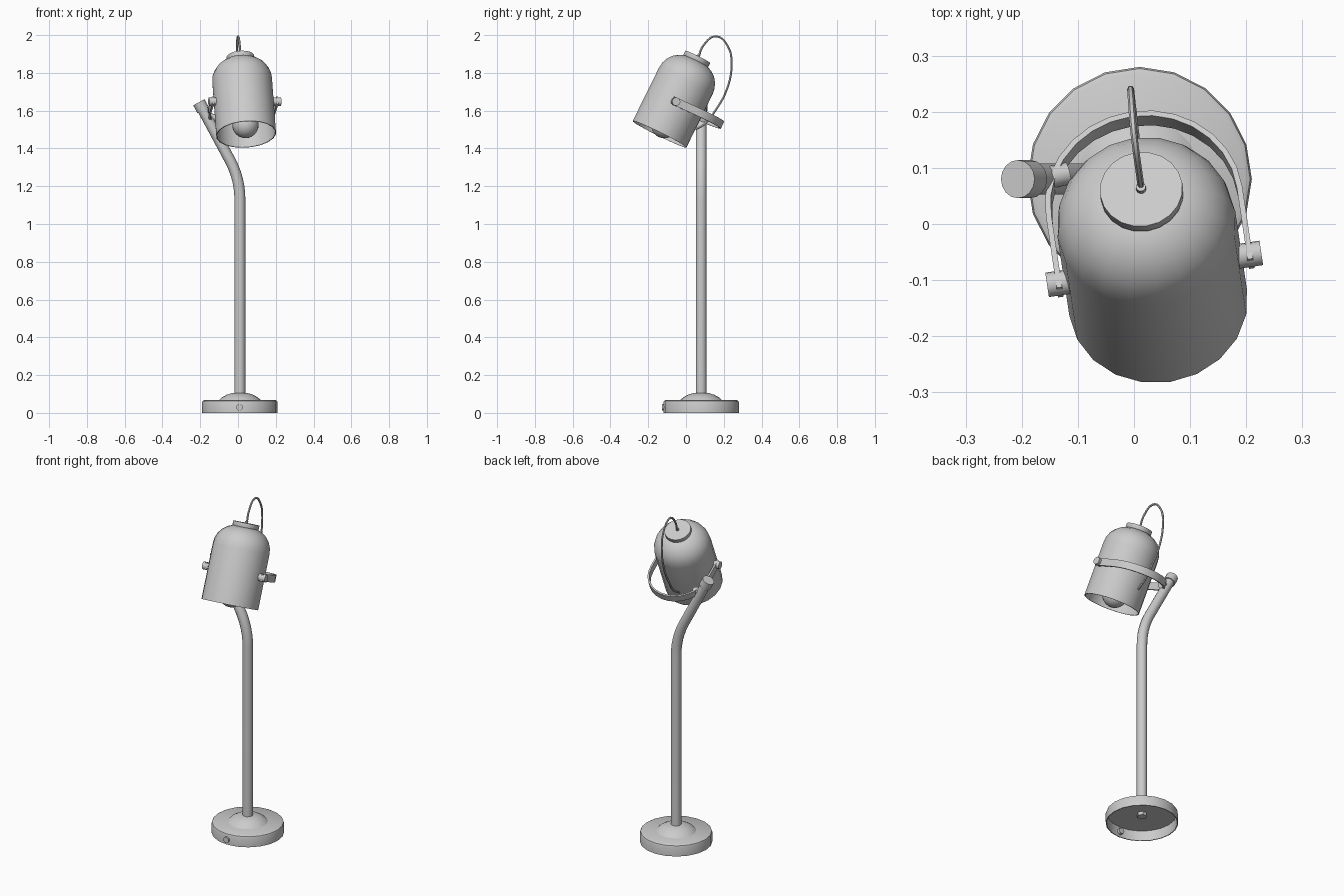
import bpy, bmesh, math
from math import radians, sin, cos, pi
from mathutils import Matrix, Vector

if "Cube" in bpy.data.objects:
    bpy.data.objects.remove(bpy.data.objects["Cube"])

POLE = Vector((0.01, 0.08, 0))
TURN = Matrix.Rotation(radians(8.5), 4, 'Z') @ Matrix.Rotation(radians(-26.5), 4, 'X')
HEAD = Matrix.Translation((0.043, -0.14, 1.475)) @ TURN      # origin at shade rim centre
PIVOT = Matrix.Translation((0.036, -0.08, 1.648)) @ Matrix.Rotation(radians(8.5), 4, 'Z') \
    @ Matrix.Rotation(radians(-24.5), 4, 'X')                # origin between the two pivots


def finish(name, bm, matrix=Matrix(), angle=35):
    bmesh.ops.remove_doubles(bm, verts=bm.verts, dist=1e-5)
    bmesh.ops.recalc_face_normals(bm, faces=bm.faces)
    me = bpy.data.meshes.new(name)
    bm.to_mesh(me)
    bm.free()
    ob = bpy.data.objects.new(name, me)
    bpy.context.collection.objects.link(ob)
    ob.matrix_world = matrix
    bpy.ops.object.select_all(action='DESELECT')
    ob.select_set(True)
    bpy.context.view_layer.objects.active = ob
    bpy.ops.object.shade_smooth_by_angle(angle=radians(angle))
    return ob


def lathe(name, profile, matrix=Matrix(), sides=20):
    """Revolve (radius, height) points around local z."""
    bm = bmesh.new()
    vs = [bm.verts.new((r, 0, z)) for r, z in profile]
    edges = [bm.edges.new(p) for p in zip(vs, vs[1:])]
    bmesh.ops.spin(bm, geom=vs + edges, cent=(0, 0, 0), axis=(0, 0, 1),
                   angle=2 * pi, steps=sides, use_merge=True)
    return finish(name, bm, matrix)


def rod(name, a, b, r, matrix=Matrix(), sides=16):
    """Closed cylinder between two points."""
    a, b = Vector(a), Vector(b)
    place = Matrix.Translation(a) @ (b - a).to_track_quat('Z', 'Y').to_matrix().to_4x4()
    h = (b - a).length
    return lathe(name, [(0, 0), (r, 0), (r, h), (0, h)], matrix @ place, sides)


def tube(name, points, r, handle='AUTO', res=6, depth=3):
    """Bevelled curve through points, converted to mesh."""
    cu = bpy.data.curves.new(name, 'CURVE')
    cu.dimensions = '3D'
    cu.bevel_depth, cu.bevel_resolution, cu.resolution_u = r, depth, res
    cu.use_fill_caps = True
    sp = cu.splines.new('BEZIER')
    sp.bezier_points.add(len(points) - 1)
    for bp, p in zip(sp.bezier_points, points):
        bp.co = p
        bp.handle_left_type = bp.handle_right_type = handle
    ob = bpy.data.objects.new(name, cu)
    bpy.context.collection.objects.link(ob)
    bpy.ops.object.select_all(action='DESELECT')
    ob.select_set(True)
    bpy.context.view_layer.objects.active = ob
    bpy.ops.object.convert(target='MESH')
    bpy.ops.object.shade_smooth_by_angle(angle=radians(40))


# hollow round base, domed collar, underside nut and cable grommet
base_at = Matrix.Translation(POLE)
lathe("base", [(0, 0.06), (0.192, 0.06), (0.195, 0), (0.2, 0), (0.2, 0.055), (0.197, 0.063),
               (0.188, 0.068), (0, 0.068)], base_at)
lathe("base_collar", [(0.112, 0.066), (0.095, 0.082), (0.07, 0.096), (0.04, 0.105), (0, 0.107)], base_at)
rod("base_nut", POLE + Vector((0, 0, 0.04)), POLE + Vector((0, 0, 0.062)), 0.028, sides=6)
rod("cable_grommet", (0.008, -0.127, 0.03), (0.008, -0.095, 0.03), 0.018, sides=12)

# pole with a rounded bend towards the left, and its end cap
corner = POLE + Vector((0, 0, 1.24))
lean = Vector((-0.473, 0, 0.881))
start, end = corner - Vector((0, 0, 0.11)), corner + lean * 0.11
bend = [start * (1 - t) ** 2 + corner * 2 * t * (1 - t) + end * t * t for t in (i / 6 for i in range(7))]
tip = corner + lean * 0.412
tube("pole", [POLE + Vector((0, 0, 0.09))] + bend + [tip], 0.029, 'VECTOR', res=1)
rod("pole_cap", tip, tip + lean * 0.047, 0.034)

# lamp shade: thin-walled bell
dome = [(0.04 + 0.12 * cos(a), 0.315 + 0.122 * sin(a)) for a in (radians(15 * i) for i in range(7))]
inner = [(r - 0.005, z - 0.005) for r, z in reversed(dome)]
lathe("shade", [(0.155, 0), (0.16, 0)] + dome + [(0, 0.437), (0, 0.432)] + inner + [(0.155, 0)], HEAD)
lathe("shade_cap", [(0.07, 0.43), (0.074, 0.437), (0.074, 0.458), (0, 0.458)], HEAD)
lathe("cable_gland", [(0.009, 0.456), (0.009, 0.468), (0, 0.468)], HEAD, 10)

# bulb and socket inside the shade
ball = [(0.07 * sin(a), 0.055 - 0.07 * cos(a)) for a in (radians(14 * i) for i in range(11))]
lathe("bulb", ball + [(0.034, 0.14), (0.03, 0.17), (0, 0.17)], HEAD)
lathe("bulb_socket", [(0, 0.165), (0.038, 0.165), (0.038, 0.434)], HEAD, 16)

# U-shaped bracket band around the back of the shade
R, LEG, T, W = 0.172, 0.125, 0.005, 0.021


def u_path(r):
    arc = [(r * cos(pi * i / 14), LEG + r * sin(pi * i / 14)) for i in range(15)]
    return [(r, -0.018)] + arc + [(-r, -0.018)]


bm = bmesh.new()
rings = [[bm.verts.new((*p, z)) for p, z in ((o, W), (o, -W), (i, -W), (i, W))]
         for o, i in zip(u_path(R + T), u_path(R - T))]
for a, b in zip(rings, rings[1:]):
    for k in range(4):
        n = (k + 1) % 4
        bm.faces.new((a[k], a[n], b[n], b[k]))
bm.faces.new(rings[0])
bm.faces.new(rings[-1])
finish("bracket", bm, PIVOT)

# pivot knobs on both sides
for side, s in (("left", -1), ("right", 1)):
    rod("pivot_" + side, (s * 0.15, 0, 0), (s * 0.193, 0, 0), 0.022, PIVOT)

# joint fixing the bracket to the pole
rod("bracket_joint", (-0.165, 0.08, 1.57), (-0.118, 0.09, 1.56), 0.02)

# cable looping from the shade cap down to the back of the shade
tube("cable", [(0.013, 0.064, 1.875), (0.009, 0.092, 1.945), (0.0, 0.16, 1.993), (-0.005, 0.222, 1.94),
               (-0.006, 0.241, 1.84), (-0.003, 0.215, 1.71), (0.004, 0.155, 1.60),
               (0.01, 0.1, 1.53), (0.012, 0.05, 1.5)], 0.006, res=5, depth=1)
